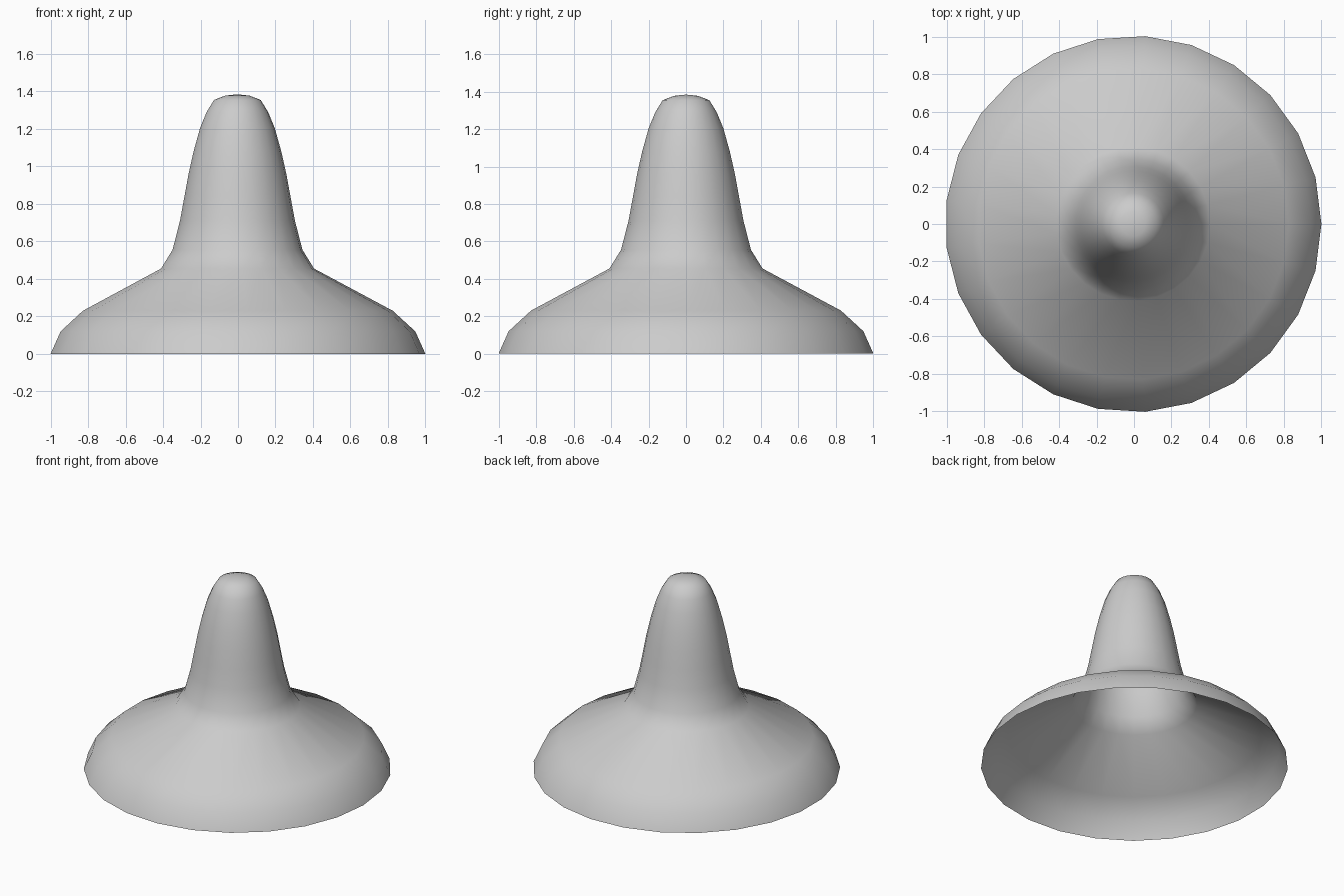
import bpy
import bmesh
from math import tau
from mathutils import Matrix, Vector

cube = bpy.data.objects.get("Cube")
if cube:
    bpy.data.objects.remove(cube, do_unlink=True)

SIDES = 25

# Plain grey material
grey = bpy.data.materials.new("light grey")
grey.use_nodes = True
colour = (0.6, 0.6, 0.6, 1)
grey.diffuse_color = colour
grey.node_tree.nodes["Principled BSDF"].inputs["Base Color"].default_value = colour

# Profile from the open rim up over the shoulder and spire: radius, height
profile = [
    (1.004, 0), (0.95, 0.12), (0.83, 0.23), (0.41, 0.455),
    (0.348, 0.555), (0.308, 0.71), (0.284, 0.84), (0.262, 0.96),
    (0.235, 1.08), (0.2, 1.205), (0.165, 1.29), (0.125, 1.355),
    (0.065, 1.378), (0, 1.385),
]

# Hollow bell: a thin revolved sheet, closed at the tip and open below
bm = bmesh.new()
verts = [bm.verts.new((r, 0, z)) for r, z in profile]
edges = [bm.edges.new(pair) for pair in zip(verts, verts[1:])]
bmesh.ops.spin(bm, geom=verts + edges, cent=(0, 0, 0), axis=(0, 0, 1),
               angle=tau, steps=SIDES, use_duplicate=False)
bmesh.ops.remove_doubles(bm, verts=bm.verts, dist=0.0005)
bmesh.ops.recalc_face_normals(bm, faces=bm.faces)

# Centre the odd-sided outline
bmesh.ops.transform(bm, matrix=Matrix.Translation(Vector((-0.004, 0, 0))),
                    verts=bm.verts)

# Make sure the sheet faces outward
if sum(f.normal.z * f.calc_area() for f in bm.faces) < 0:
    bmesh.ops.reverse_faces(bm, faces=bm.faces)
for face in bm.faces:
    face.smooth = True

mesh = bpy.data.meshes.new("flared_bell")
bm.to_mesh(mesh)
bm.free()
mesh.materials.append(grey)
bell = bpy.data.objects.new("flared_bell", mesh)
bpy.context.collection.objects.link(bell)
